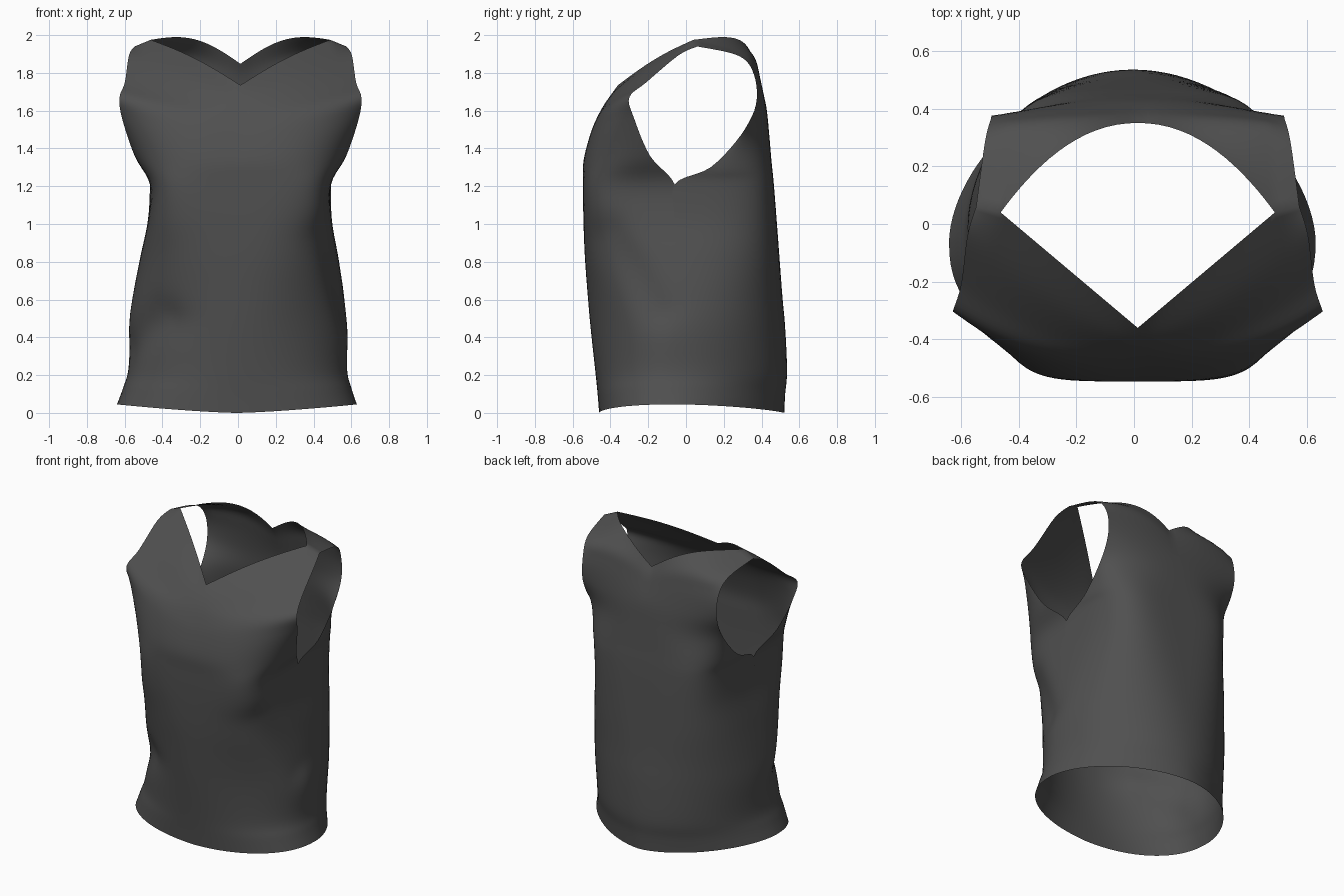
import bpy, bmesh, math

if "Cube" in bpy.data.objects:
    bpy.data.objects.remove(bpy.data.objects["Cube"])

NU, SUB, STRAP = 24, 5, 16      # columns per half panel, rows per span, column where strap starts
SIDE_Y = -0.06
SH_IN, SH_OUT = (0.475, 0.04, 1.975), (0.56, 0.06, 1.94)   # shoulder seam ends

# torso rings below the armholes: z, half width, front y, back y, front and back squareness
torso = [(0.0, 0.635, -0.46, 0.52, 2.4, 1.75), (0.10, 0.605, -0.468, 0.525, 2.3, 1.85),
         (0.22, 0.58, -0.48, 0.535, 2.1, 2.0), (0.45, 0.58, -0.505, 0.525, 1.95, 2.15),
         (0.62, 0.56, -0.52, 0.51, 2.1, 2.4), (0.82, 0.525, -0.535, 0.495, 2.6, 2.9),
         (1.02, 0.487, -0.543, 0.48, 3.8, 3.6), (1.21, 0.48, -0.545, 0.465, 4.6, 4.2)]

# rows above: centre y, z | armhole edge x, y, z | curve exponents n, m | bump
front_top = [(-.543, 1.33, .56, -.19, 1.36, 3.4, 2.0, 0), (-.51, 1.46, .627, -.275, 1.56, 2.9, 1.2, 0),
             (-.475, 1.55, .64, -.30, 1.67, 2.4, 1, 0), (-.44, 1.62, .612, -.21, 1.75, 1.9, 1, 0),
             (-.40, 1.68, .59, -.04, 1.893, 1.4, 1, .025)]
back_top = [(.452, 1.34, .495, .13, 1.30, 4.0, 2.6, 0), (.44, 1.48, .50, .29, 1.47, 2.8, 1.3, 0),
            (.425, 1.62, .505, .37, 1.63, 2.3, 1, 0), (.395, 1.74, .51, .36, 1.79, 2.2, 1, .03),
            (.375, 1.80, .53, .28, 1.89, 2.2, 1, .06)]


def curve_row(yc, zc, xs, ys, zs, n, m, bump):
    """Half ring from the centre line out to the side."""
    pts = []
    for i in range(NU + 1):
        f = math.sin(i / NU * math.pi / 2) if i < NU else 1.0
        g = 1 - max(0, 1 - f ** n) ** (1 / m)
        pts.append((xs * f, yc + (ys - yc) * g,
                    zc + (zs - zc) * f ** 1.4 + bump * math.sin(math.pi * f)))
    return pts


def neck_row(yc, zc, n, bump):
    """Neckline from the centre to the strap, then the shoulder seam."""
    pts = []
    fs = math.sin(STRAP / NU * math.pi / 2)
    for i in range(NU + 1):
        f = math.sin(i / NU * math.pi / 2)
        if i <= STRAP:
            q = f / fs
            pts.append((SH_IN[0] * q, yc + (SH_IN[1] - yc) * q ** n,
                        zc + (SH_IN[2] - zc) * q + bump * math.sin(math.pi * q)))
        else:
            q = (f - fs) / (1 - fs)
            pts.append(tuple(a + (b - a) * q for a, b in zip(SH_IN, SH_OUT)))
    return pts


def spline(p0, p1, p2, p3, t):
    return tuple(0.5 * (2 * b + (c - a) * t + (2 * a - 5 * b + 4 * c - d) * t * t
                        + (3 * b - a - 3 * c + d) * t ** 3) for a, b, c, d in zip(p0, p1, p2, p3))


def panel(rows):
    """Smooth rows between the given control rows."""
    out = []
    for r in range(len(rows) - 1):
        a, b, c, d = rows[max(r - 1, 0)], rows[r], rows[r + 1], rows[min(r + 2, len(rows) - 1)]
        for k in range(SUB):
            out.append([spline(a[i], b[i], c[i], d[i], k / SUB) for i in range(NU + 1)])
    return out + [rows[-1]]


def half(is_front):
    rows = []
    for z, w, yf, yb, nf, nb in torso:
        side_z = z + 0.045 * max(0, 1 - z / 0.3)
        n = nf if is_front else nb
        rows.append(curve_row(yf if is_front else yb, z, w, SIDE_Y, side_z, n, n, 0))
    rows += [curve_row(*r) for r in (front_top if is_front else back_top)]
    rows.append(neck_row(-.36, 1.735, 1.0, .02) if is_front else neck_row(.35, 1.848, 2.1, .065))
    return panel(rows)


# soft cloth folds: x sign, start (y, z), end (y, z), width, depth
folds = [(1, (-.40, .95), (-.15, .55), .10, .025), (-1, (-.38, .50), (-.15, .35), .10, .03)]


def drape(x, y, z):
    for sgn, (ya, za), (yb, zb), wid, dep in folds:
        if x * sgn < 0.15:
            continue
        dy, dz = yb - ya, zb - za
        t = min(1, max(0, ((y - ya) * dy + (z - za) * dz) / (dy * dy + dz * dz)))
        d2 = (y - ya - dy * t) ** 2 + (z - za - dz * t) ** 2
        k = dep * math.exp(-d2 / wid ** 2) * min(1, (abs(x) - 0.15) / 0.2)
        r = math.hypot(x, y)
        x, y = x - x / r * k, y - y / r * k
    # the garment hangs slightly to the right at the chest
    x += 0.013 * min(1, max(-0.5, (z - 0.4) / 0.8))
    return x, y, z


bm = bmesh.new()
for is_front in (True, False):
    grid = half(is_front)
    for sgn in (1, -1):
        vs = [[bm.verts.new((p[0] * sgn, p[1], p[2])) for p in row] for row in grid]
        for r in range(len(vs) - 1):
            for i in range(NU):
                q = [vs[r][i], vs[r][i + 1], vs[r + 1][i + 1], vs[r + 1][i]]
                bm.faces.new(q if (sgn == 1) == is_front else q[::-1])
bmesh.ops.remove_doubles(bm, verts=bm.verts, dist=0.0004)
for v in bm.verts:
    v.co = drape(*v.co)
bmesh.ops.recalc_face_normals(bm, faces=bm.faces)

mesh = bpy.data.meshes.new("sleeveless_top")
bm.to_mesh(mesh)
bm.free()
top = bpy.data.objects.new("sleeveless_top", mesh)
bpy.context.collection.objects.link(top)

mat = bpy.data.materials.new("charcoal cloth")
mat.diffuse_color = (0.08, 0.08, 0.08, 1)
mat.use_nodes = True
mat.node_tree.nodes["Principled BSDF"].inputs["Base Color"].default_value = mat.diffuse_color
mesh.materials.append(mat)

bpy.context.view_layer.objects.active = top
top.select_set(True)
bpy.ops.object.shade_smooth_by_angle(angle=math.radians(60))
